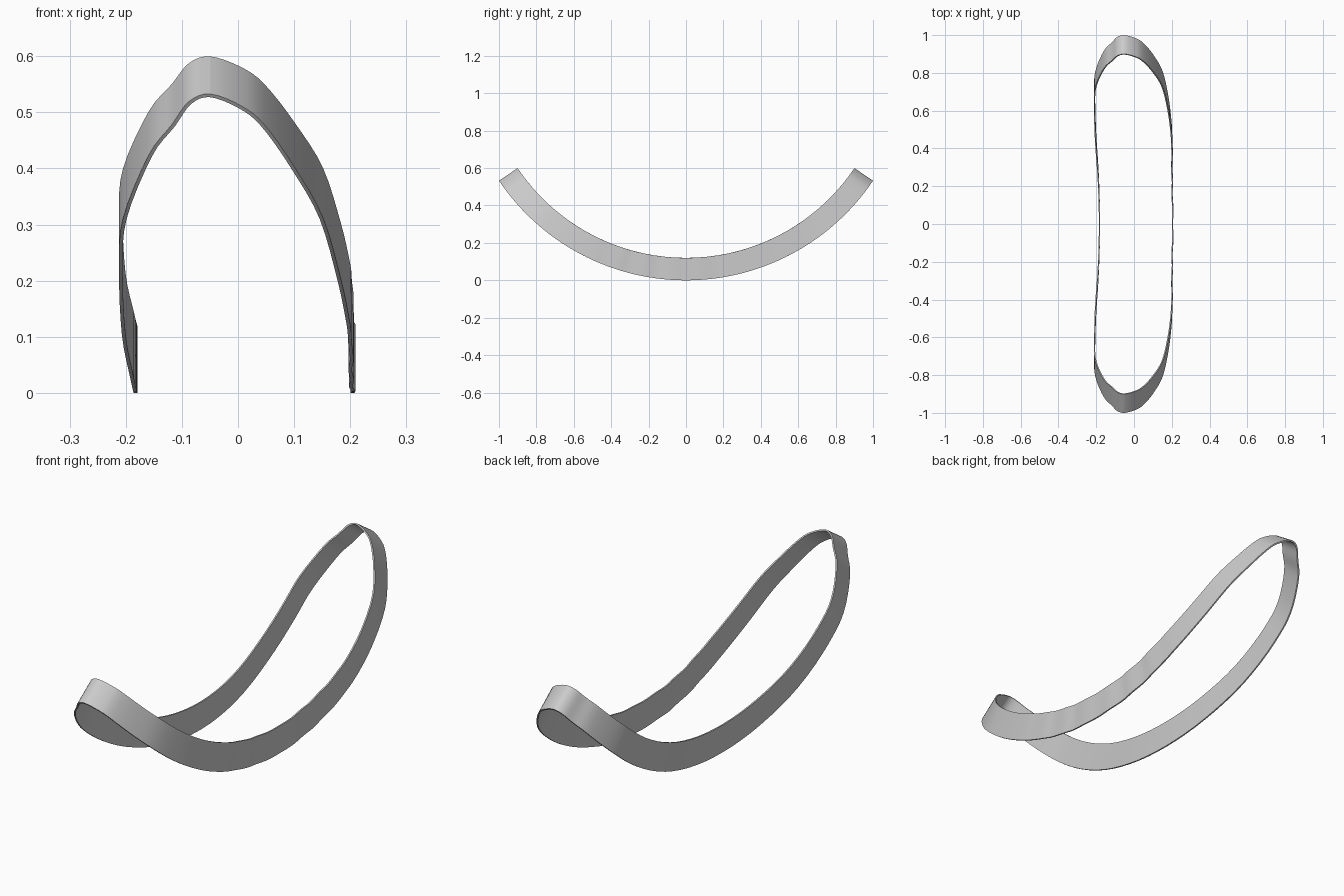
import bpy, bmesh, math
from mathutils import Vector

cube = bpy.data.objects.get("Cube")
if cube:
    bpy.data.objects.remove(cube)

R_OUT, R_IN = 1.2046, 1.0846
R_MID = (R_OUT + R_IN) / 2
TIP = 56.1
THICK = 0.0065
STEPS = 4

# Half outline of the band: (degrees along the bend, x)
right_side = [(0, .207), (4, .209), (8, .204), (11, .207), (15, .203),
              (18, .206), (22, .203), (26, .200), (33.5, .184), (42.1, .152),
              (48.3, .1), (52.9, .047), (54.9, .005)]
left_side = [(55.3, -.088), (52.9, -.118), (49.5, -.160), (42.1, -.205),
             (35, -.212), (24, -.207), (12, -.192), (0, -.186)]
half = right_side + [(TIP, -.05)] + left_side
loop = half + [(-a, x) for a, x in reversed(half[1:-1])]


def spline(p0, p1, p2, p3, t):
    """Catmull-Rom interpolation."""
    return 0.5 * (2 * p1 + (p2 - p0) * t + (2 * p0 - 5 * p1 + 4 * p2 - p3) * t ** 2
                  + (3 * p1 - p0 - 3 * p2 + p3) * t ** 3)


# Flat outline with arc length and x as its axes
ctrl = [Vector((math.radians(a) * R_MID, x)) for a, x in loop]
n = len(ctrl)
outline = [spline(ctrl[i - 1], ctrl[i], ctrl[(i + 1) % n], ctrl[(i + 2) % n], k / STEPS)
           for i in range(n) for k in range(STEPS)]
m = len(outline)


def bend(p, radius):
    """Wrap a flat outline point onto the upward-curving arc."""
    a = p.x / R_MID
    return (p.y, radius * math.sin(a), R_OUT - radius * math.cos(a))


# Thin wall swept around the outline
bm = bmesh.new()
rings = []
for i, p in enumerate(outline):
    d = (outline[(i + 1) % m] - outline[i - 1]).normalized()
    inner = p + Vector((d.y, -d.x)) * THICK
    if (inner - Vector((0, 0))).length > p.length:
        inner = p - Vector((d.y, -d.x)) * THICK
    corners = [(p, R_OUT), (p, R_IN), (inner, R_IN), (inner, R_OUT)]
    rings.append([bm.verts.new(bend(q, r)) for q, r in corners])
for i in range(m):
    a, b = rings[i], rings[(i + 1) % m]
    for j in range(4):
        k = (j + 1) % 4
        bm.faces.new((a[j], a[k], b[k], b[j]))
bmesh.ops.recalc_face_normals(bm, faces=bm.faces)

mesh = bpy.data.meshes.new("curved_band")
bm.to_mesh(mesh)
bm.free()
band = bpy.data.objects.new("curved_band", mesh)
bpy.context.collection.objects.link(band)

# Plain grey finish
grey = bpy.data.materials.new("plain_grey")
grey.use_nodes = True
colour = (0.6, 0.6, 0.6, 1)
grey.diffuse_color = colour
grey.node_tree.nodes["Principled BSDF"].inputs["Base Color"].default_value = colour
mesh.materials.append(grey)

bpy.ops.object.select_all(action='DESELECT')
band.select_set(True)
bpy.context.view_layer.objects.active = band
bpy.ops.object.shade_smooth_by_angle(angle=math.radians(35))

# Crisp seam across the front tip
for e in mesh.edges:
    mid = (mesh.vertices[e.vertices[0]].co + mesh.vertices[e.vertices[1]].co) / 2
    if abs(mid.x + .05) < .002 and mid.y < -.9:
        e.use_edge_sharp = True
